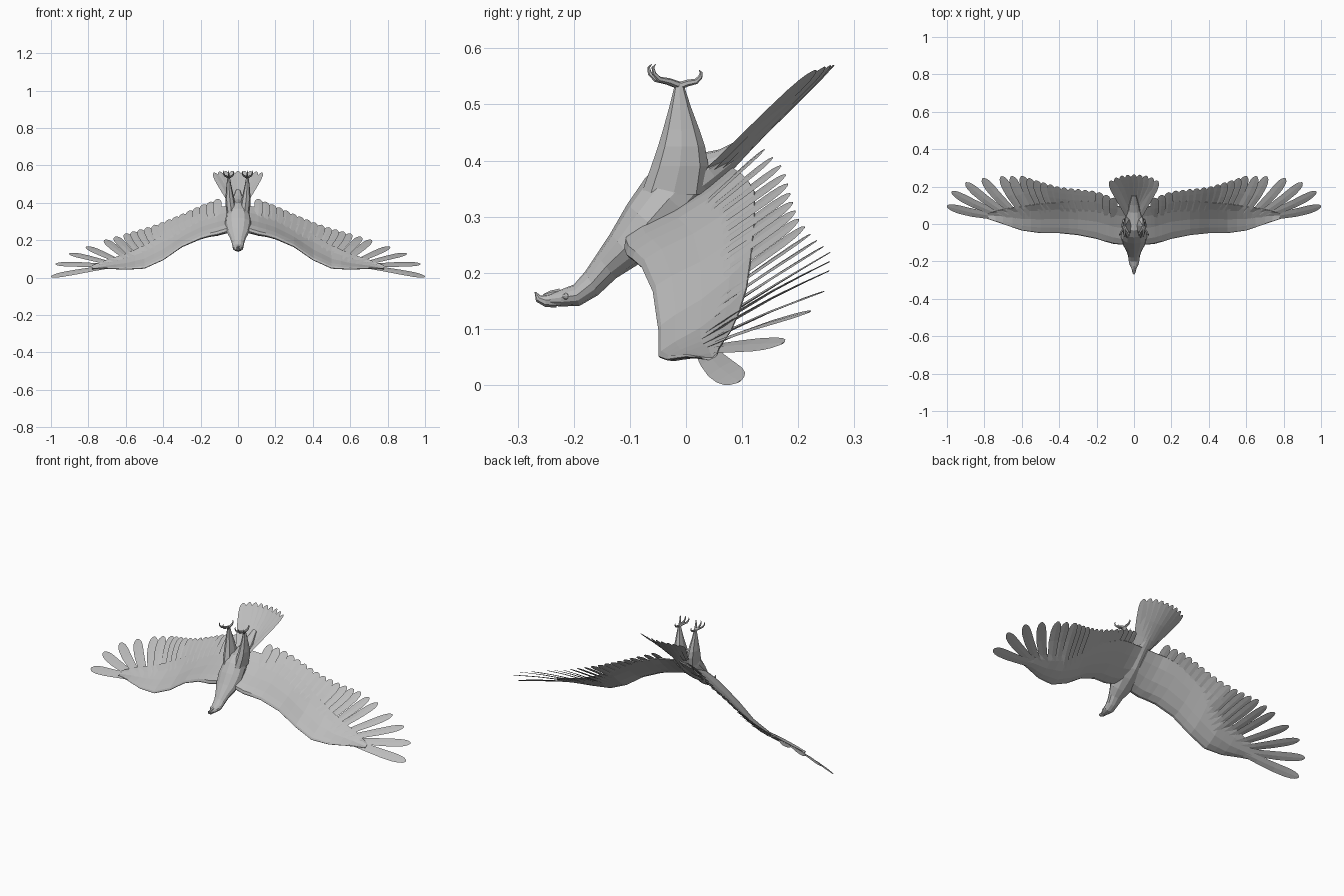
import bpy
import bmesh
from math import cos, sin, pi
from mathutils import Vector

if "Cube" in bpy.data.objects:
    bpy.data.objects.remove(bpy.data.objects["Cube"])

GREY = (0.5, 0.5, 0.5, 1)
grey = bpy.data.materials.new("plain grey")
grey.use_nodes = True
grey.diffuse_color = GREY
grey.node_tree.nodes["Principled BSDF"].inputs["Base Color"].default_value = GREY


def finish(name, bm, mirror=False):
    bmesh.ops.recalc_face_normals(bm, faces=bm.faces[:])
    mesh = bpy.data.meshes.new(name)
    bm.to_mesh(mesh)
    bm.free()
    mesh.materials.append(grey)
    obj = bpy.data.objects.new(name, mesh)
    bpy.context.collection.objects.link(obj)
    if mirror:
        obj.modifiers.new("both sides", "MIRROR").use_mirror_merge = False


def loft(bm, rings):
    """Skin a list of equal closed rings and cap both ends."""
    loops = [[bm.verts.new(p) for p in ring] for ring in rings]
    n = len(loops[0])
    for a, b in zip(loops, loops[1:]):
        for i in range(n):
            j = (i + 1) % n
            bm.faces.new((a[i], a[j], b[j], b[i]))
    bm.faces.new(loops[0][::-1])
    bm.faces.new(loops[-1])


def ellipse(centre, u, v, n):
    return [centre + u * cos(2 * pi * i / n) + v * sin(2 * pi * i / n) for i in range(n)]


def tube(bm, points, radii, n=6):
    pts = [Vector(p) for p in points]
    rings = []
    for i, p in enumerate(pts):
        d = (pts[min(i + 1, len(pts) - 1)] - pts[max(i - 1, 0)]).normalized()
        u = d.cross(Vector((1, 0.3, 0.1))).normalized()
        rings.append(ellipse(p, u * radii[i], d.cross(u) * radii[i], n))
    loft(bm, rings)


def along(table, x):
    """Interpolate rows of a table by their first column."""
    for a, b in zip(table, table[1:]):
        if x <= b[0]:
            break
    t = (x - a[0]) / (b[0] - a[0])
    return [p + (q - p) * t for p, q in zip(a, b)]


def feather(bm, root, tip, normal, width, thick=0.003, bow=0.0, sweep=0.0):
    """A thin vane, bowed along its normal and swept sideways."""
    d = tip - root
    side = d.cross(normal).normalized()
    up = side.cross(d).normalized()
    shape = [(0, .75), (.3, .85), (.6, 1), (.8, 1), (.9, .85), (.96, .6), (1, .2)]
    rings = []
    for t, w in shape:
        c = root + d * t + (up * bow + side * sweep) * sin(pi * t)
        s, h = side * width * w / 2, up * thick * (1.1 - 0.8 * t)
        rings.append([c - s, c + h, c + s, c - h])
    loft(bm, rings)


# Body: belly point, back point and half width per station
STATIONS = [
    (-.242, .163, -.250, .143, .010), (-.218, .172, -.225, .140, .022),
    (-.200, .179, -.190, .141, .029), (-.180, .202, -.157, .160, .032),
    (-.160, .232, -.125, .190, .042), (-.135, .270, -.085, .215, .060),
    (-.105, .322, -.030, .258, .070), (-.072, .370, .012, .295, .064),
    (-.035, .402, .040, .330, .053), (.020, .412, .062, .358, .042),
    (.060, .420, .085, .385, .034), (.100, .440, .110, .412, .026),
    (.150, .473, .154, .458, .012)]
bm = bmesh.new()
rings = []
for vy, vz, dy, dz, w in STATIONS:
    belly, back = Vector((0, vy, vz)), Vector((0, dy, dz))
    rings.append(ellipse((belly + back) / 2, Vector((w, 0, 0)), (belly - back) / 2, 12))
loft(bm, rings)
finish("body", bm)

# Hooked beak
bm = bmesh.new()
tube(bm, [(0, -.232, .152), (0, -.250, .150), (0, -.263, .154), (0, -.269, .166)],
     [.014, .011, .007, .001], 8)
tube(bm, [(0, -.225, .162), (0, -.242, .161), (0, -.254, .159)], [.010, .007, .003])
finish("beak", bm)

# Eyes
bm = bmesh.new()
bmesh.ops.create_icosphere(bm, subdivisions=2, radius=.006)
bmesh.ops.translate(bm, verts=bm.verts[:], vec=(.021, -.214, .158))
finish("eyes", bm, True)

# Wing: x, leading edge y z, trailing edge y z, half thickness
WING = [
    (.02, -.100, .258, .085, .385, .024), (.07, -.108, .242, .092, .380, .023),
    (.11, -.104, .230, .100, .375, .021),
    (.15, -.094, .223, .112, .362, .018), (.20, -.078, .209, .122, .345, .016),
    (.30, -.058, .165, .122, .290, .013), (.40, -.048, .095, .116, .230, .012),
    (.50, -.048, .050, .108, .172, .011), (.60, -.034, .045, .094, .128, .009),
    (.70, .000, .050, .080, .096, .006), (.78, .026, .049, .058, .066, .003)]
BACK = Vector((0, .63, -.77))


def wing_point(x, c):
    x, ly, lz, ty, tz, h = along(WING, x)
    p = Vector((x, ly, lz)).lerp(Vector((x, ty, tz)), c)
    return p + BACK * .012 * sin(pi * c)


bm = bmesh.new()
PROFILE = [(0, .15), (.05, .75), (.2, 1), (.45, .7), (.75, .35), (1, .12)]
xs = [row[0] for row in WING]
xs = sorted(xs + [(a + b) / 2 for a, b in zip(xs, xs[1:])])
rings = []
for x in xs:
    h = along(WING, x)[5]
    rings.append([wing_point(x, c) + BACK * h * t for c, t in PROFILE]
                 + [wing_point(x, c) - BACK * h * t for c, t in PROFILE[::-1]])
loft(bm, rings)
finish("wings", bm, True)

# Flight feathers: tip x y z, root x, width
TIPS = [
    (.11, .140, .420, .10, .048), (.20, .175, .385, .18, .050),
    (.30, .186, .340, .27, .050), (.40, .198, .298, .355, .050),
    (.50, .225, .264, .43, .050), (.60, .256, .236, .50, .052),
    (.71, .254, .203, .56, .052), (.81, .244, .166, .60, .052),
    (.90, .220, .130, .640, .050), (.975, .172, .074, .665, .050),
    (1.0, .095, .006, .670, .052)]
tip_xs = [.11 + i * .49 / 13 for i in range(14)] + [.655] + [row[0] for row in TIPS[6:]]
bm = bmesh.new()
for tx in tip_xs:
    x, y, z, rx, width = along(TIPS, tx)
    outer = tx > .62
    root = wing_point(rx, .4 if outer else .5)
    chord = wing_point(rx, 1) - wing_point(rx, 0)
    span = wing_point(rx + .04, .5) - wing_point(rx - .04, .5)
    # a slight roll lets each vane overlap its neighbour like a louvre
    roll = -.28 if .45 < tx < .95 else -.14
    normal = span.cross(chord).normalized() + span.normalized() * roll
    feather(bm, root, Vector((x, y, z)), normal, width,
            bow=.006 if outer else .002, sweep=.008 if outer else .005)
finish("flight_feathers", bm, True)

# Tail fan, its edges curling towards the belly
bm = bmesh.new()
for i in range(9):
    s = (i - 4) / 4
    root = Vector((.026 * s, .055, .362)) - BACK * .024 * s * s
    tip = Vector((.134 * s, .264 - .010 * s * s, .570 - .006 * s * s)) - BACK * .014 * s * s
    tip = root.lerp(tip, 1 - .07 * abs(s) ** 3)
    normal = BACK + Vector((.35 * s + .08, 0, 0))
    feather(bm, root, tip, normal, .044)
finish("tail_feathers", bm)

# Feathered legs: height, x, front y, back y, half width
LEG = [(.340, .034, -.080, .035, .026), (.390, .040, -.062, .040, .027),
       (.425, .044, -.050, .034, .024), (.455, .046, -.041, .024, .019),
       (.495, .049, -.030, .009, .013), (.535, .050, -.020, -.004, .007)]
bm = bmesh.new()
loft(bm, [ellipse(Vector((x, (f + b) / 2, z)), Vector((w, 0, 0)), Vector((0, (b - f) / 2, 0)), 8)
          for z, x, f, b, w in LEG])
finish("legs", bm, True)

# Feet with three front toes and one back toe, each ending in a claw
bm = bmesh.new()
for spread, reach in ((-.026, .9), (0, 1.05), (.026, .9), (0, -.75)):
    path = [(0, .000, .534), (.4, -.020, .541), (.8, -.040, .545),
            (1, -.050, .555), (1.05, -.052, .566), (1, -.047, .572)]
    pts = [(.05 + spread * k, -.012 + y * reach, z if reach > 0 else .53 + (z - .53) * .75)
           for k, y, z in path]
    tube(bm, pts, [.007, .006, .005, .004, .0025, .0006])
finish("feet", bm, True)
